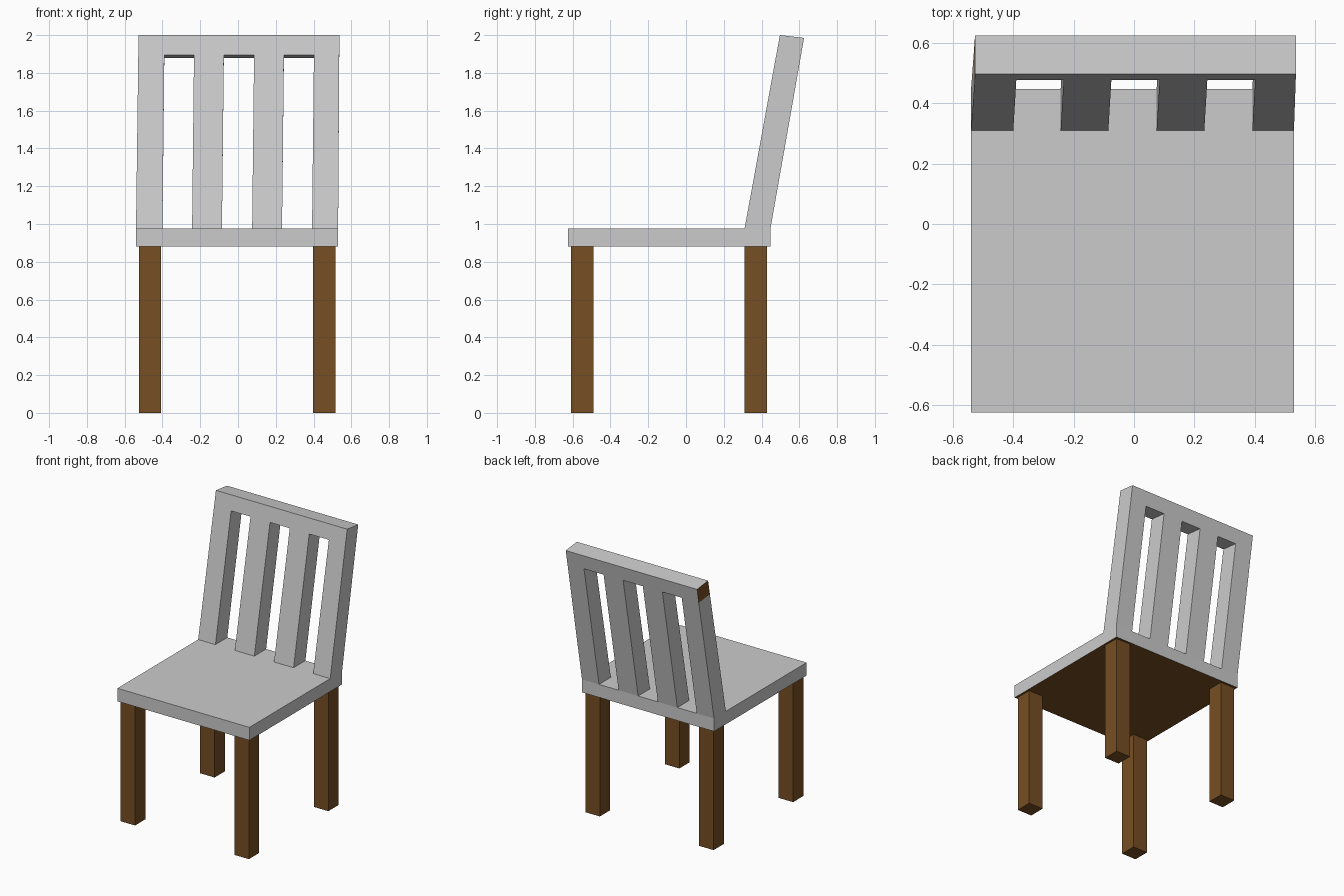
import bpy, bmesh

if "Cube" in bpy.data.objects:
    bpy.data.objects.remove(bpy.data.objects["Cube"])

brown = bpy.data.materials.new("brown_wood")
brown.diffuse_color = (0.18, 0.077, 0.017, 1)
brown.use_nodes = True
brown.node_tree.nodes["Principled BSDF"].inputs["Base Color"].default_value = brown.diffuse_color
grey = bpy.data.materials.new("plain_grey")
grey.diffuse_color = (0.8, 0.8, 0.8, 1)
grey.use_nodes = True
grey.node_tree.nodes["Principled BSDF"].inputs["Base Color"].default_value = grey.diffuse_color


def finish(name, bm, materials):
    mesh = bpy.data.meshes.new(name)
    bm.to_mesh(mesh)
    bm.free()
    for m in materials:
        mesh.materials.append(m)
    obj = bpy.data.objects.new(name, mesh)
    bpy.context.collection.objects.link(obj)
    return obj


def box(x0, x1, y0, y1, z0, z1):
    bm = bmesh.new()
    bmesh.ops.create_cube(bm, size=1)
    for v in bm.verts:
        v.co = (x0 if v.co.x < 0 else x1, y0 if v.co.y < 0 else y1, z0 if v.co.z < 0 else z1)
    bm.normal_update()
    return bm


SEAT_BOTTOM, SEAT_TOP = 0.88, 0.975

# Seat slab with a brown underside
bm = box(-0.54, 0.53, -0.625, 0.447, SEAT_BOTTOM, SEAT_TOP)
for f in bm.faces:
    f.material_index = 1 if f.normal.z < -0.5 else 0
finish("seat", bm, [grey, brown])

# Four square legs, open where they meet the seat
for end, y0 in (("front", -0.61), ("back", 0.31)):
    for side, x0 in (("left", -0.525), ("right", 0.397)):
        bm = box(x0, x0 + 0.118, y0, y0 + 0.12, 0, SEAT_BOTTOM)
        top = [f for f in bm.faces if f.normal.z > 0.5]
        bmesh.ops.delete(bm, geom=top, context='FACES_ONLY')
        finish(f"{end}_{side}_leg", bm, [brown])

# Leaning back: comb outline (x, height fraction), top rail plus four slats
RAIL = 0.896
outline = [(-0.54, 0)]
for left, right in ((-0.40, -0.243), (-0.085, 0.075), (0.233, 0.392)):
    outline += [(left, 0), (left + 0.01, RAIL), (right + 0.01, RAIL), (right, 0)]
outline += [(0.53, 0), (0.536, RAIL), (0.537, 1), (-0.527, 1), (-0.528, RAIL)]

bm = bmesh.new()
front = [bm.verts.new((x, 0.31 + 0.187 * t, SEAT_TOP + 1.025 * t)) for x, t in outline]
rear = [bm.verts.new((x, 0.447 + 0.178 * t, SEAT_TOP + 1.01 * t)) for x, t in outline]
bm.faces.new(front)
bm.faces.new(rear[::-1])
n = len(outline)
for i in range(n):
    j = (i + 1) % n
    if outline[i][1] == 0 and outline[j][1] == 0:
        continue  # slat feet rest on the seat
    f = bm.faces.new((front[j], front[i], rear[i], rear[j]))
    # brown left end of the top rail
    if i == n - 2:
        f.material_index = 1
bmesh.ops.recalc_face_normals(bm, faces=bm.faces)
finish("slatted_back", bm, [grey, brown])
